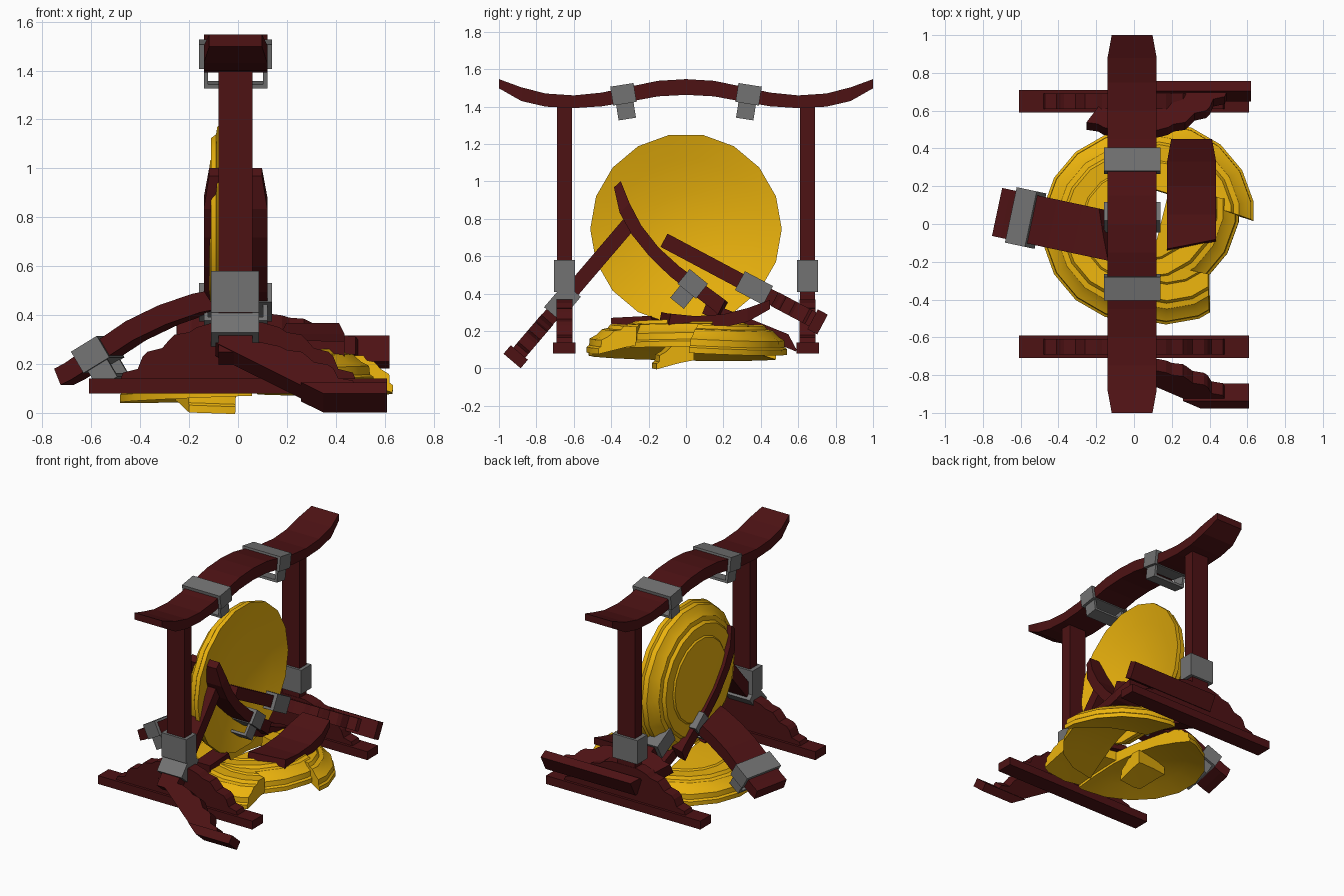
import bpy, bmesh, math
from mathutils import Matrix, Vector

if "Cube" in bpy.data.objects:
    bpy.data.objects.remove(bpy.data.objects["Cube"])

T = Matrix.Translation


def R(deg, axis):
    return Matrix.Rotation(math.radians(deg), 4, axis)


def material(name, col):
    m = bpy.data.materials.new(name)
    m.diffuse_color = (*col, 1)
    m.use_nodes = True
    m.node_tree.nodes["Principled BSDF"].inputs["Base Color"].default_value = m.diffuse_color
    return m


WOOD = material("dark_red_wood", (0.075, 0.006, 0.007))
GOLD = material("gold", (0.83, 0.45, 0.004))
METAL = material("grey_metal", (0.17, 0.17, 0.17))
I = Matrix()


def finish(name, bm, M=I, mat=METAL, cuts=(), smooth=False):
    # cuts: (point, outward normal) planes that break a piece off
    for p, n in cuts:
        bmesh.ops.bisect_plane(bm, geom=bm.verts[:] + bm.edges[:] + bm.faces[:],
                               plane_co=p, plane_no=n, clear_outer=True)
        edges = [e for e in bm.edges if e.is_boundary]
        bmesh.ops.holes_fill(bm, edges=edges, sides=0)
    bmesh.ops.transform(bm, matrix=M, verts=bm.verts)
    bmesh.ops.recalc_face_normals(bm, faces=bm.faces)
    me = bpy.data.meshes.new(name)
    bm.to_mesh(me)
    bm.free()
    me.materials.append(mat)
    if smooth:
        me.shade_smooth()
        me.set_sharp_from_angle(angle=math.radians(21))
    ob = bpy.data.objects.new(name, me)
    bpy.context.collection.objects.link(ob)
    return ob


def box(name, lo, hi, M=I, mat=METAL, cuts=()):
    lo, hi = Vector(lo), Vector(hi)
    bm = bmesh.new()
    bmesh.ops.create_cube(bm, size=1)
    for v in bm.verts:
        v.co = (lo + hi) / 2 + v.co * (hi - lo)
    return finish(name, bm, M, mat, cuts)


def prism(name, pts, half, M=I, mat=METAL, cuts=()):
    # x-z profile extruded along y
    bm = bmesh.new()
    a = [bm.verts.new((x, -half, z)) for x, z in pts]
    b = [bm.verts.new((x, half, z)) for x, z in pts]
    bm.faces.new(a)
    bm.faces.new(b[::-1])
    for i in range(len(pts)):
        j = (i + 1) % len(pts)
        bm.faces.new((a[i], b[i], b[j], a[j]))
    return finish(name, bm, M, mat, cuts)


# Stand side: plank foot, stepped cloud block, post and metal collar
CLOUD = [(.48, .06), (.47, .085), (.41, .10), (.39, .15), (.37, .17), (.31, .185),
         (.28, .22), (.26, .24), (.20, .25), (.17, .27), (.10, .29)]


def stand(name, M, post_top, cuts=(), post_bottom=.06):
    box(name + "_foot", (-.61, -.06, 0), (.61, .06, .06), M, WOOD, cuts)
    prism(name + "_cloud", CLOUD + [(-x, z) for x, z in CLOUD[::-1]], .042, M, WOOD, cuts)
    box(name + "_post", (-.08, -.04, post_bottom), (.06, .04, post_top), M, WOOD)
    box(name + "_collar", (-.11, -.057, .33), (.085, .057, .50), M)


# Wavy top beam, whole or broken into fragments by cuts
WAVE = [(0, 1.547, 1.463), (.15, 1.538, 1.455), (.3, 1.507, 1.427), (.45, 1.475, 1.402),
        (.6, 1.46, 1.392), (.75, 1.47, 1.40), (.88, 1.503, 1.43), (1, 1.547, 1.498)]


def beam(name, M=I, cuts=()):
    bm = bmesh.new()
    stations = [(-y, t, b) for y, t, b in WAVE[:0:-1]] + WAVE
    prev = None
    for y, t, b in stations:
        w = .13 if abs(y) < .9 else .108
        ring = [bm.verts.new((-.01 + sx * w, y, z)) for sx, z in ((-1, t), (1, t), (1, b), (-1, b))]
        if prev:
            for i in range(4):
                j = (i + 1) % 4
                bm.faces.new((prev[i], prev[j], ring[j], ring[i]))
        else:
            bm.faces.new(ring)
        prev = ring
    bm.faces.new(prev[::-1])
    finish(name, bm, M, WOOD, cuts)


def hanger(name, side, M=I):
    # clamp round the beam with an open strap underneath
    L = M @ T((-.01, side * .335, 1.467)) @ R(-9 * side, 'X')
    box(name + "_clamp", (-.15, -.063, -.052), (.15, .063, .05), L)
    box(name + "_strap_base", (-.13, -.047, -.135), (.13, .047, -.118), L)
    for s in (-1, 1):
        box(name + "_strap_side", (s * .13, -.047, -.135), (s * .112, .047, -.04), L)


# Gong: dished disc with stepped rings, dome along local +z
GONG = [(0, .05), (.2, .035), (.38, -.003), (.512, -.04), (.512, -.01), (.498, .0), (.495, .035),
        (.46, .055), (.43, .085), (.40, .09), (.385, .11), (.30, .105), (.29, .115), (0, .125)]


def gong(name, M, cuts=()):
    bm = bmesh.new()
    n, rings = 18, []
    for r, h in GONG:
        if r == 0:
            rings.append([bm.verts.new((0, 0, h))] * n)
        else:
            rings.append([bm.verts.new((r * math.cos(math.radians(20 * k + 10)),
                                        r * math.sin(math.radians(20 * k + 10)), h)) for k in range(n)])
    for a, b in zip(rings, rings[1:]):
        for i in range(n):
            j = (i + 1) % n
            bm.faces.new(list(dict.fromkeys((a[i], a[j], b[j], b[i]))))
    finish(name, bm, M, GOLD, cuts, smooth=True)


# Standing gong frame
for s, n in ((-1, "front"), (1, "back")):
    stand(n + "_stand", T((0, s * .65, .08)), 1.345)
    hanger(n + "_hanger", s)
beam("top_beam")
gong("hanging_gong", T((0, 0, .745)) @ R(-90, 'Y'))

# Broken stand sides leaning on the frame
stand("broken_front_stand", T((0, -.93, .04)) @ R(-40.5, 'X'), .97,
      [((.35, 0, 0), (-.55, 0, -.84))], .24)
stand("broken_back_stand", T((.01, .73, .235)) @ R(62, 'X'), .96,
      [((-.1, 0, 0), (-.83, 0, -.56))])

# Broken beam fragments
MB = T((0, .035, .445)) @ R(-48, 'X') @ T((0, .33, -1.46))
beam("beam_fragment_upright", MB, [((0, -.10, 1.46), (.2, 1, .4))])
hanger("fragment_hanger_middle", -1, MB)
MA = T((-.565, .04, .235)) @ R(78, 'Z') @ R(-22, 'X') @ T((0, -.33, -1.46))
beam("beam_fragment_left", MA, [((0, -.15, 1.5), (.4, -1, .2)), ((0, .50, 1.45), (0, 1, 0))])
hanger("fragment_hanger_left", 1, MA)
beam("beam_fragment_right", T((.315, -.55, -1.18)), [((0, .44, 1.45), (.2, -1, .2))])

# Loose splinters of wood
box("wood_chunk", (-.06, -.14, -.028), (.06, .14, .028), T((0, -.26, .25)) @ R(3, 'X'), WOOD,
    [((0, .1, 0), (.3, 1, .4))])
box("wood_splinter", (-.06, -.27, -.035), (.06, .27, .035), T((0, .35, .225)) @ R(-22, 'X'), WOOD,
    [((0, .24, 0), (0, 1, 1.2))])

# Shattered second gong on the ground
gong("gong_shard_left", T((.02, -.01, .10)) @ R(-2, 'Y') @ R(-1, 'X'),
     [((-.04, 0, 0), (1, .15, 0))])
gong("gong_shard_back", T((.13, .03, .14)) @ R(-3, 'X') @ R(2, 'Y'),
     [((-.1, 0, 0), (-1, .1, 0)), ((0, .14, 0), (-.3, -1, 0))])
gong("gong_shard_right", T((.05, .10, .14)) @ R(-2, 'Y'),
     [((.12, 0, 0), (-1, .25, 0)), ((0, .12, 0), (.2, 1, 0))])
gong("gong_shard_front", T((.17, -.02, .125)) @ R(2, 'Y'),
     [((-.25, 0, 0), (-1, -.1, 0)), ((0, -.2, 0), (.2, 1, 0)), ((.23, 0, 0), (1, 0, .1))])
gong("gong_shard_small", T((.21, .17, .17)) @ R(-4, 'Y'),
     [((.36, 0, 0), (-1, .3, 0)), ((0, .08, 0), (.5, 1, 0)), ((0, -.1, 0), (.6, -1, 0))])
gong("gong_shard_low", T((-.15, .33, .04)) @ R(2, 'Y'),
     [((0, -.3, 0), (-.1, 1, 0)), ((.14, 0, 0), (1, 0, 0)), ((-.2, 0, 0), (-1, -.3, 0))])
